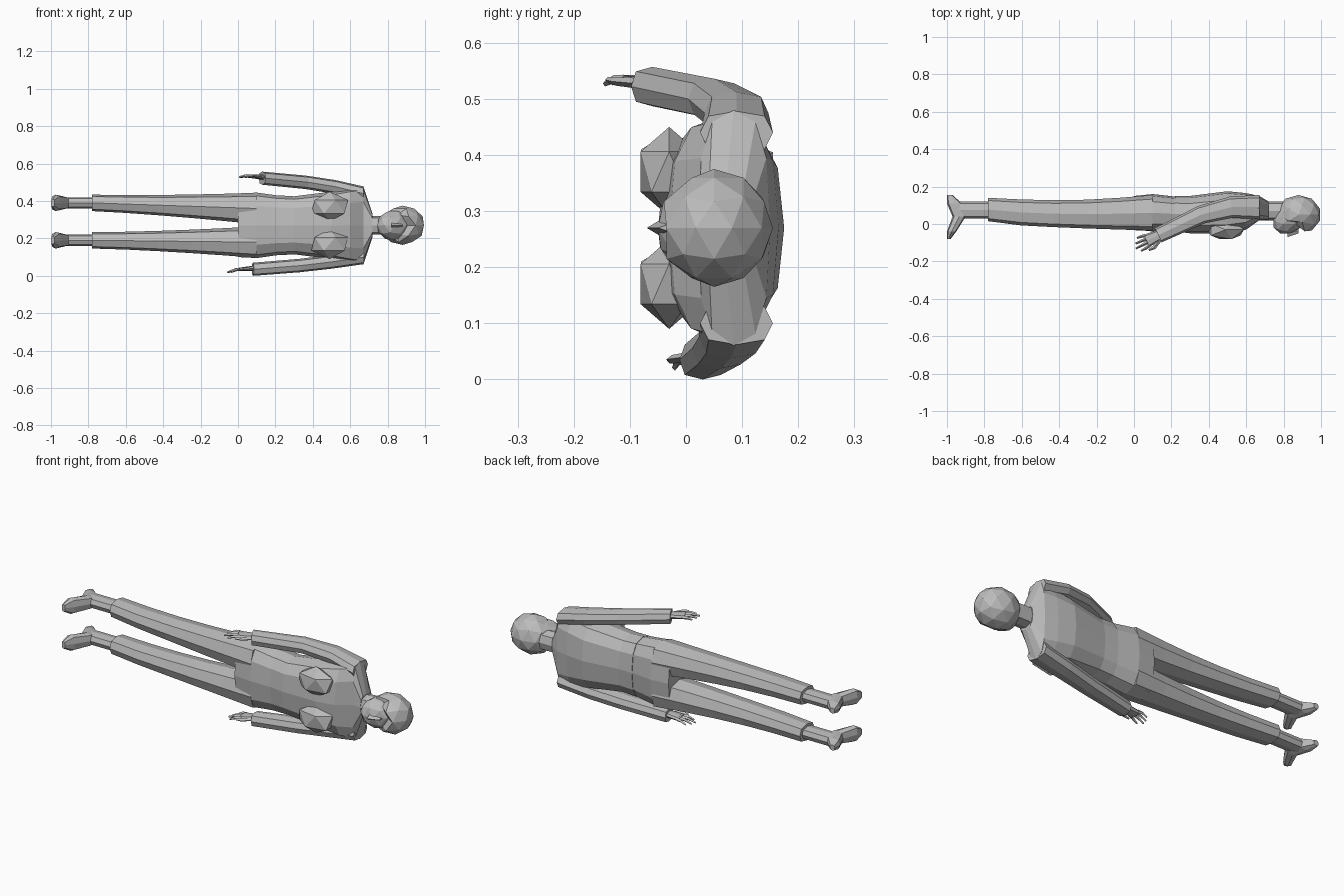
import bpy, bmesh, math
from mathutils import Vector

default_cube = bpy.data.objects.get("Cube")
if default_cube:
    bpy.data.objects.remove(default_cube, do_unlink=True)

UP = Vector((0, 0, 1))
MIDLINE = 0.27

grey = bpy.data.materials.new("plain_grey")
grey.use_nodes = True
grey.diffuse_color = (0.5, 0.5, 0.5, 1)
shader = grey.node_tree.nodes["Principled BSDF"]
shader.inputs["Base Color"].default_value = grey.diffuse_color


def finish(name, bm):
    bmesh.ops.recalc_face_normals(bm, faces=bm.faces)
    mesh = bpy.data.meshes.new(name)
    bm.to_mesh(mesh)
    bm.free()
    mesh.materials.append(grey)
    part = bpy.data.objects.new(name, mesh)
    bpy.context.collection.objects.link(part)


def rounded(value):
    """Push a circle coordinate outwards for a slightly boxy ring."""
    return math.copysign(abs(value) ** 0.75, value)


def skin(name, frames, sides):
    """Join rings given as centre, half-width vector and half-depth vector."""
    bm = bmesh.new()
    rings = []
    for centre, across, deep in frames:
        ring = []
        for i in range(sides):
            angle = math.tau * i / sides
            offset = across * rounded(math.cos(angle)) + deep * rounded(math.sin(angle))
            ring.append(bm.verts.new(centre + offset))
        rings.append(ring)
    for ring, following in zip(rings, rings[1:]):
        for i in range(sides):
            bm.faces.new((ring[i - 1], ring[i], following[i], following[i - 1]))
    bm.faces.new(rings[0])
    bm.faces.new(rings[-1])
    finish(name, bm)


def body_loft(name, middle, sections, sides=12):
    """Each section: x, front y, back y and half the width."""
    frames = []
    for x, front, back, half in sections:
        centre = Vector((x, (front + back) / 2, middle))
        frames.append((centre, Vector((0, (back - front) / 2, 0)), UP * half))
    skin(name, frames, sides)


def limb(name, points, widths, thicknesses, sides=8):
    """Tube along points, tapering evenly from first to last size."""
    frames = []
    last = len(points) - 1
    for i, point in enumerate(points):
        heading = points[min(i + 1, last)] - points[max(i - 1, 0)]
        side = heading.cross(UP).normalized()
        t = i / last
        width = widths[0] + (widths[1] - widths[0]) * t
        thick = thicknesses[0] + (thicknesses[1] - thicknesses[0]) * t
        frames.append((point, side * width, UP * thick))
    skin(name, frames, sides)


def ball(name, centre, radii, detail, reshape=None):
    """Faceted ellipsoid, optionally reshaped vertex by vertex."""
    bm = bmesh.new()
    bmesh.ops.create_icosphere(bm, subdivisions=detail, radius=1)
    bmesh.ops.scale(bm, vec=radii, verts=bm.verts)
    if reshape:
        for vert in bm.verts:
            reshape(vert.co)
    bmesh.ops.translate(bm, vec=centre, verts=bm.verts)
    finish(name, bm)


def hand(name, wrist, heading):
    forward = heading.normalized()
    side = forward.cross(UP).normalized()
    knuckles = wrist + forward * 0.07
    limb(name + "_palm", [wrist - forward * 0.02, knuckles], (0.025, 0.036), (0.015, 0.01))
    for i, length in enumerate((0.05, 0.07, 0.08, 0.06)):
        spread = side * (1.5 - i) * 0.018
        base = knuckles + spread - forward * 0.01
        joint = base + forward * length / 2 + spread / 4
        tip = base + forward * length + spread / 3 - UP * 0.01
        limb(f"{name}_finger_{'abcd'[i]}", [base, joint, tip], (0.01, 0.005), (0.01, 0.005), 4)
    root = wrist - side * 0.02
    bend = root + forward * 0.05 - side * 0.03
    limb(name + "_thumb", [root, bend, bend + forward * 0.03], (0.015, 0.005), (0.01, 0.005), 4)


# Jacket, hips and neck
body_loft("jacket", MIDLINE, [
    (0.22, -0.04, 0.15, 0.16),
    (0.3, -0.05, 0.15, 0.155),
    (0.5, -0.05, 0.175, 0.18),
    (0.6, -0.03, 0.165, 0.2),
    (0.67, 0.02, 0.15, 0.21),
    (0.72, 0.02, 0.12, 0.06)])
body_loft("hips", MIDLINE, [
    (0, -0.03, 0.15, 0.17),
    (0.1, -0.04, 0.16, 0.175),
    (0.28, -0.04, 0.14, 0.15)])
body_loft("neck", MIDLINE, [(x, 0.02, 0.12, 0.05) for x in (0.68, 0.8)], sides=8)

for label, sign in (("upper", 1), ("lower", -1)):
    ball(label + "_bust", (0.49, -0.03, MIDLINE + sign * 0.1), (0.11, 0.06, 0.08), detail=1)


# Head: the chin juts forward and the hair is cut back around the face
def jut_chin(co):
    co.y += co.x * 0.3


def open_face(co):
    if co.x < 0.02:
        co.y = max(co.y, -0.04)


ball("face", (0.84, 0.04, MIDLINE), (0.1, 0.09, 0.085), 2, jut_chin)
ball("hair", (0.88, 0.05, MIDLINE), (0.12, 0.105, 0.105), 2, open_face)
body_loft("nose", MIDLINE, [(0.82, -0.07, -0.02, 0.015), (0.88, -0.05, -0.02, 0.005)], sides=4)


# Trouser legs taper to the hem; ankles and pointed shoes below
def trouser_section(t):
    front = 0.015 - 0.05 * math.sqrt(t)
    back = 0.14 + 0.015 * t - 0.02 * math.sin(math.pi * t)
    return -0.78 + 0.88 * t, front, back, 0.044 + 0.04 * t ** 1.5


def shoe(name, middle):
    frames = []
    for y, sole, top, half in ((0.155, -1, -0.97, 0.015), (0.11, -1, -0.92, 0.03),
                               (0.04, -0.97, -0.9, 0.035), (-0.04, -1, -0.95, 0.044),
                               (-0.08, -1, -0.98, 0.02)):
        centre = Vector(((sole + top) / 2, y, middle))
        frames.append((centre, Vector(((top - sole) / 2, 0, 0)), UP * half))
    skin(name, frames, 8)


for label, sign in (("upper", 1), ("lower", -1)):
    foot_z = MIDLINE + 0.02 + sign * 0.1
    hip_z = MIDLINE + sign * 0.09
    frames = []
    for step in range(6):
        t = step / 5
        x, front, back, half = trouser_section(t)
        centre = Vector((x, (front + back) / 2, foot_z + (hip_z - foot_z) * t))
        frames.append((centre, Vector((0, (back - front) / 2, 0)), UP * half))
    skin(label + "_trouser_leg", frames, 8)
    body_loft(label + "_ankle", foot_z, [(x, 0.03, 0.12, 0.03) for x in (-0.95, -0.75)], 8)
    shoe(label + "_shoe", foot_z)

# Arms: the upper one reaches forward, the lower one lies along the body
arms = {
    "upper": [(0.67, 0.09, 0.44), (0.52, 0.09, 0.475), (0.36, 0.05, 0.5), (0.13, -0.06, 0.522)],
    "lower": [(0.67, 0.09, 0.1), (0.5, 0.08, 0.075), (0.33, 0.06, 0.055), (0.08, 0.03, 0.035)],
}
for label, joints in arms.items():
    path = [Vector(joint) for joint in joints]
    limb(label + "_sleeve", path, (0.065, 0.042), (0.038, 0.035))
    hand(label + "_hand", path[-1] + UP * 0.005, path[-1] - path[-2])
